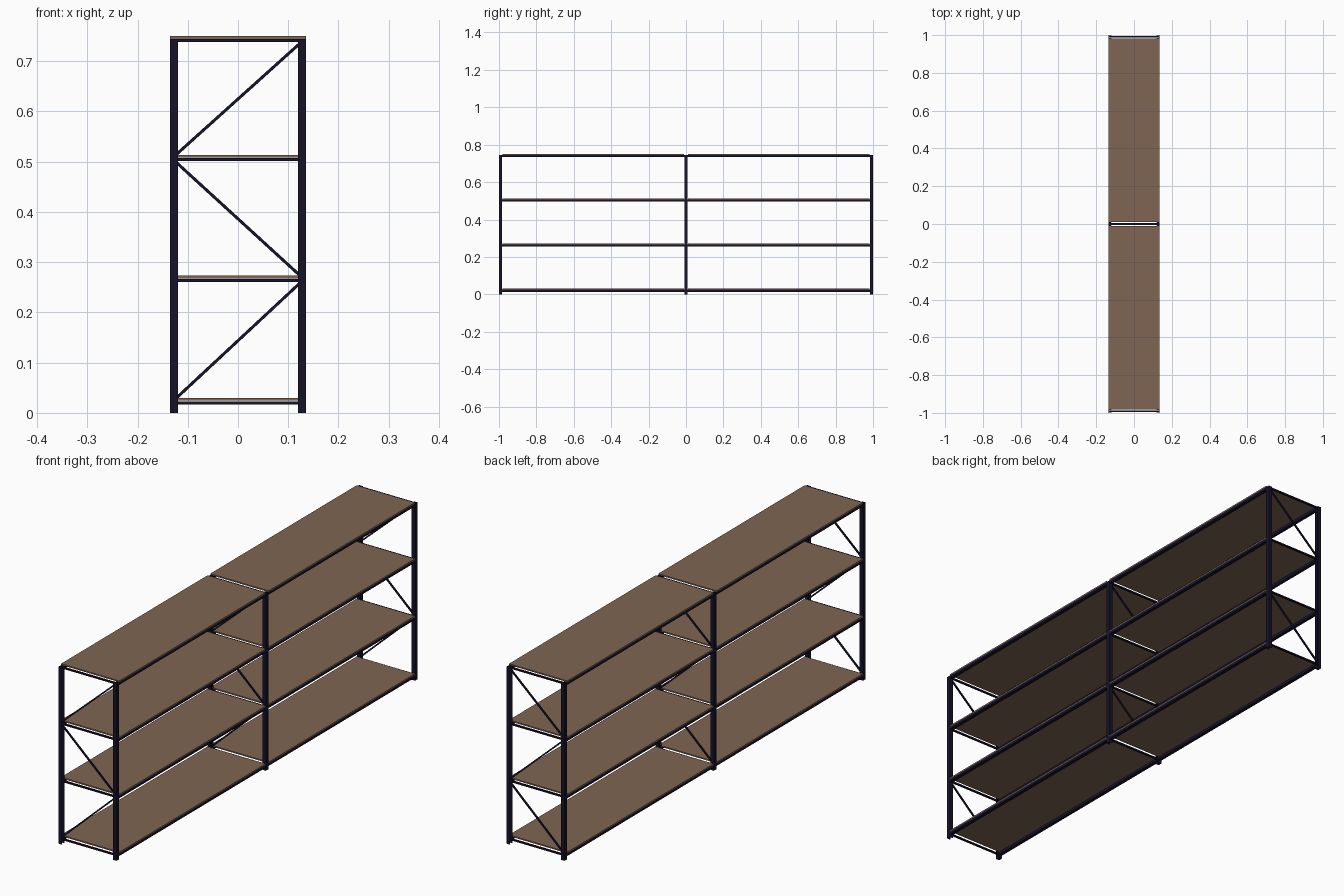
import bpy, bmesh, math
from mathutils import Vector

if "Cube" in bpy.data.objects:
    bpy.data.objects.remove(bpy.data.objects["Cube"])


def material(name, color):
    m = bpy.data.materials.new(name)
    m.diffuse_color = color
    m.use_nodes = True
    m.node_tree.nodes["Principled BSDF"].inputs["Base Color"].default_value = m.diffuse_color
    return m


STEEL = material("dark_steel", (0.008, 0.006, 0.022, 1))
WOOD = material("brown_board", (0.21, 0.13, 0.085, 1))


def finish(name, bm, mat):
    bmesh.ops.recalc_face_normals(bm, faces=bm.faces)
    mesh = bpy.data.meshes.new(name)
    bm.to_mesh(mesh)
    bm.free()
    mesh.materials.append(mat)
    ob = bpy.data.objects.new(name, mesh)
    bpy.context.collection.objects.link(ob)
    return ob


def box(name, lo, hi, mat):
    lo, hi = Vector(lo), Vector(hi)
    bm = bmesh.new()
    bmesh.ops.create_cube(bm, size=1)
    for v in bm.verts:
        v.co = (lo + hi) / 2 + v.co * (hi - lo)
    return finish(name, bm, mat)


def channel_post(name, side, y):
    # C-shaped upright, open towards the middle of the frame
    a, b, w, t = 0.1355, 0.1195, 0.0085, 0.002
    pts = [(a, -w), (a, w), (b, w), (b, w - t), (a - t, w - t),
           (a - t, t - w), (b, t - w), (b, -w)]
    bm = bmesh.new()
    face = bm.faces.new([bm.verts.new((side * px, y + py, 0)) for px, py in pts])
    ext = bmesh.ops.extrude_face_region(bm, geom=[face])
    for v in ext["geom"]:
        if isinstance(v, bmesh.types.BMVert):
            v.co.z = 0.744
    return finish(name, bm, STEEL)


def brace(name, y, start, end):
    # thin square bar running diagonally across the frame
    dx, dz = end[0] - start[0], end[1] - start[1]
    h = math.hypot(dx, dz) / 2
    ob = box(name, (-h, -0.003, -0.003), (h, 0.003, 0.003), STEEL)
    ob.location = ((start[0] + end[0]) / 2, y, (start[1] + end[1]) / 2)
    ob.rotation_euler.y = -math.atan2(dz, dx)


BOARD_TOPS = [0.030, 0.273, 0.5135, 0.750]
BAR_CENTRES = [0.0195, 0.264, 0.5045, 0.741]
FRAMES = {"front": -0.9915, "middle": 0, "back": 0.9915}

# Upright frames: posts, crossbars and zigzag braces
for where, y in FRAMES.items():
    for side, label in ((-1, "left"), (1, "right")):
        channel_post(f"{where}_{label}_post", side, y)
    for i, z in enumerate(BAR_CENTRES):
        box(f"{where}_crossbar_{i}", (-0.132, y - 0.004, z - 0.003),
            (0.132, y + 0.004, z + 0.003), STEEL)
    for i in range(3):
        s = 1 if i % 2 else -1
        brace(f"{where}_brace_{i}", y, (s * 0.126, BAR_CENTRES[i] + 0.007),
              (-s * 0.126, BAR_CENTRES[i + 1] - 0.003))

# Shelf bays: boards resting on long side beams
for bay, y0, y1 in (("front", -0.983, -0.0085), ("back", 0.0085, 0.983)):
    for i, top in enumerate(BOARD_TOPS):
        under = top - 0.0055
        box(f"{bay}_shelf_{i}", (-0.1355, y0 + 0.001, under),
            (0.1355, y1 - 0.001, top), WOOD)
        for side, label in ((-1, "left"), (1, "right")):
            xs = sorted((side * 0.121, side * 0.1355))
            box(f"{bay}_{label}_beam_{i}", (xs[0], y0, under - 0.011),
                (xs[1], y1, under), STEEL)
